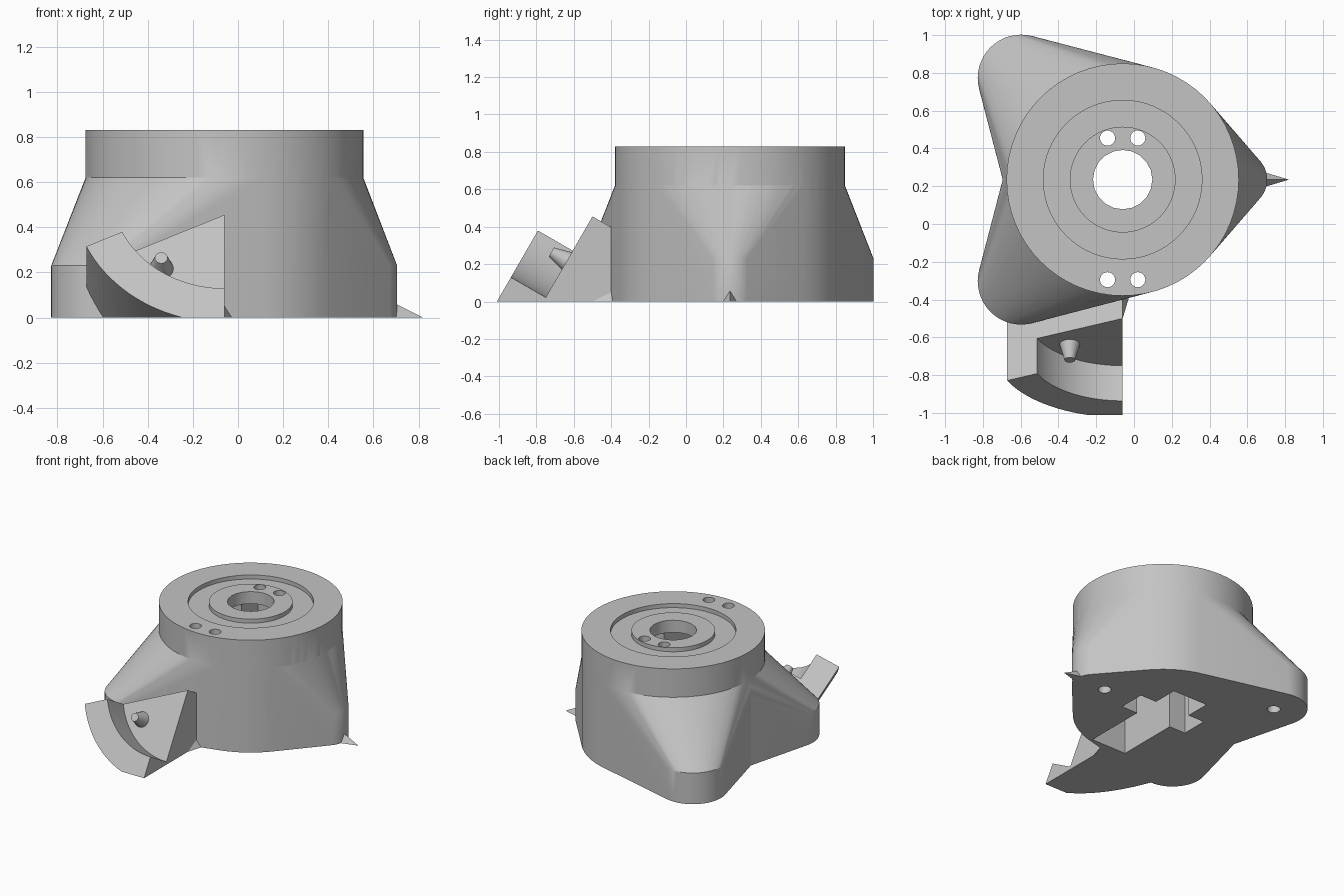
import bpy, bmesh
from math import sin, cos, radians, tau
from mathutils import Matrix, Vector

if "Cube" in bpy.data.objects:
    bpy.data.objects.remove(bpy.data.objects["Cube"])

CENTRE = Vector((-0.06, 0.235, 0))
RADIUS, TOP, SHOULDER, LEDGE = 0.615, 0.83, 0.62, 0.23

grey = bpy.data.materials.new("plain grey")
grey.use_nodes = True
grey.diffuse_color = (0.55, 0.55, 0.55, 1)
grey.node_tree.nodes["Principled BSDF"].inputs["Base Color"].default_value = grey.diffuse_color


def finish(name, bm, matrix=Matrix()):
    bmesh.ops.recalc_face_normals(bm, faces=bm.faces)
    bm.transform(matrix)
    mesh = bpy.data.meshes.new(name)
    bm.to_mesh(mesh)
    bm.free()
    mesh.materials.append(grey)
    obj = bpy.data.objects.new(name, mesh)
    bpy.context.collection.objects.link(obj)
    return obj


def prism(name, outline, low, high, matrix=Matrix()):
    bm = bmesh.new()
    face = bm.faces.new([bm.verts.new((x, y, low)) for x, y in outline])
    side = bmesh.ops.extrude_face_region(bm, geom=[face])["geom"]
    moved = [v for v in side if isinstance(v, bmesh.types.BMVert)]
    bmesh.ops.translate(bm, verts=moved, vec=(0, 0, high - low))
    return finish(name, bm, matrix)


def hull(name, points, matrix=Matrix()):
    bm = bmesh.new()
    for p in points:
        bm.verts.new(p)
    out = bmesh.ops.convex_hull(bm, input=bm.verts[:])
    loose = {v for v in out["geom_interior"] + out["geom_unused"] if isinstance(v, bmesh.types.BMVert)}
    bmesh.ops.delete(bm, geom=list(loose), context="VERTS")
    bmesh.ops.dissolve_limit(bm, angle_limit=0.002, verts=bm.verts, edges=bm.edges)
    return finish(name, bm, matrix)


def circle(r, x=0, y=0, n=64):
    return [(x + r * cos(tau * i / n), y + r * sin(tau * i / n)) for i in range(n)]


def combine(obj, other, operation, keep=False):
    mod = obj.modifiers.new(operation, "BOOLEAN")
    mod.operation, mod.object, mod.solver = operation, other, "EXACT"
    bpy.context.view_layer.objects.active = obj
    bpy.ops.object.modifier_apply(modifier=mod.name)
    if not keep:
        bpy.data.objects.remove(other)


at_centre = Matrix.Translation(CENTRE)

# Round drum with three sloping lobes
body = prism("body", circle(RADIUS), 0, TOP, at_centre)
lobes = [(135, 0.76, 0.23, 0.76), (225, 0.76, 0.23, 0.76), (0, 0.615, 0.15, 0.52)]
for angle, distance, r, hole in lobes:
    a = radians(angle)
    drum = circle(RADIUS)
    foot = circle(r, distance * cos(a), distance * sin(a), 48)
    points = [(x, y, z) for ring, height in ((drum, SHOULDER), (foot, LEDGE))
              for x, y in ring for z in (0, height)]
    combine(body, hull("lobe", points, at_centre), "UNION")
for angle, distance, r, hole in lobes:
    a = radians(angle)
    socket = prism("socket", circle(0.045, hole * cos(a), hole * sin(a), 24), -0.1, 0.1, at_centre)
    combine(body, socket, "DIFFERENCE")

# Ring groove in the top
groove = prism("groove", circle(0.42), TOP - 0.03, TOP + 0.1, at_centre)
combine(groove, prism("boss", circle(0.28), 0, 1, at_centre), "DIFFERENCE")
combine(body, groove, "DIFFERENCE")

# Tilted sector shelf with a raised rim
SWEEP, INNER, OUTER = radians(65), 0.5, 0.675
tilt = Matrix.Translation((-0.06, -0.5, 0.455)) @ Matrix.Rotation(radians(60), 4, "X")


def arc(r, steps=20):
    return [(-r * sin(SWEEP * i / steps), -r * cos(SWEEP * i / steps)) for i in range(steps + 1)]


shelf = prism("front_shelf", [(0, 0)] + arc(OUTER), -0.5, 0, tilt)
rim = prism("rim", arc(OUTER) + arc(INNER)[::-1], -0.05, 0.215, tilt)
combine(shelf, rim, "UNION")
bm = bmesh.new()
bm.from_mesh(shelf.data)
cut = bmesh.ops.bisect_plane(bm, geom=bm.verts[:] + bm.edges[:] + bm.faces[:],
                             plane_co=(0, 0, 0), plane_no=(0, 0, 1), clear_inner=True)
rim_edges = [e for e in cut["geom_cut"] if isinstance(e, bmesh.types.BMEdge)]
bmesh.ops.holes_fill(bm, edges=rim_edges)
bmesh.ops.recalc_face_normals(bm, faces=bm.faces)
bm.to_mesh(shelf.data)
bm.free()

# Cross shaped cavity open underneath
slot = [(-0.145, -0.575), (0.145, -0.575), (0.145, 0.29), (-0.145, 0.29)]
arms = [(-0.28, -0.1), (0.28, -0.1), (0.28, 0.1), (-0.28, 0.1)]
for outline in (slot, arms):
    cavity = prism("cavity", outline, -0.1, 0.74, at_centre)
    combine(shelf, cavity, "DIFFERENCE", keep=True)
    combine(body, cavity, "DIFFERENCE")

# Central bore and four screw holes
drills = [circle(0.157, n=20)]
drills += [circle(0.04, x, y, 24) for x in (-0.08, 0.08) for y in (0.22, -0.53)]
for outline in drills:
    combine(body, prism("drill", outline, 0.5, 1, at_centre), "DIFFERENCE")

# Tapered knob on the shelf face
bm = bmesh.new()
bmesh.ops.create_cone(bm, cap_ends=True, segments=24, radius1=0.058, radius2=0.028, depth=0.11)
knob = finish("knob", bm, tilt @ Matrix.Translation((-0.28, -0.275, 0.04)))

# Small pointed markers at the foot
markers = []
for name, angle, reach in (("side_marker", 0, 0.88), ("front_marker", -90, 0.735)):
    turn = at_centre @ Matrix.Rotation(radians(angle), 4, "Z") @ Matrix.Translation((reach, 0, 0))
    markers.append(hull(name, [(0, 0, 0), (-0.15, -0.045, 0), (-0.15, 0.045, 0), (-0.15, 0, 0.075)], turn))

# Soft curves with crisp edges
bpy.ops.object.select_all(action="DESELECT")
for obj in [body, shelf, knob] + markers:
    obj.select_set(True)
bpy.context.view_layer.objects.active = body
bpy.ops.object.shade_smooth_by_angle(angle=radians(25))
